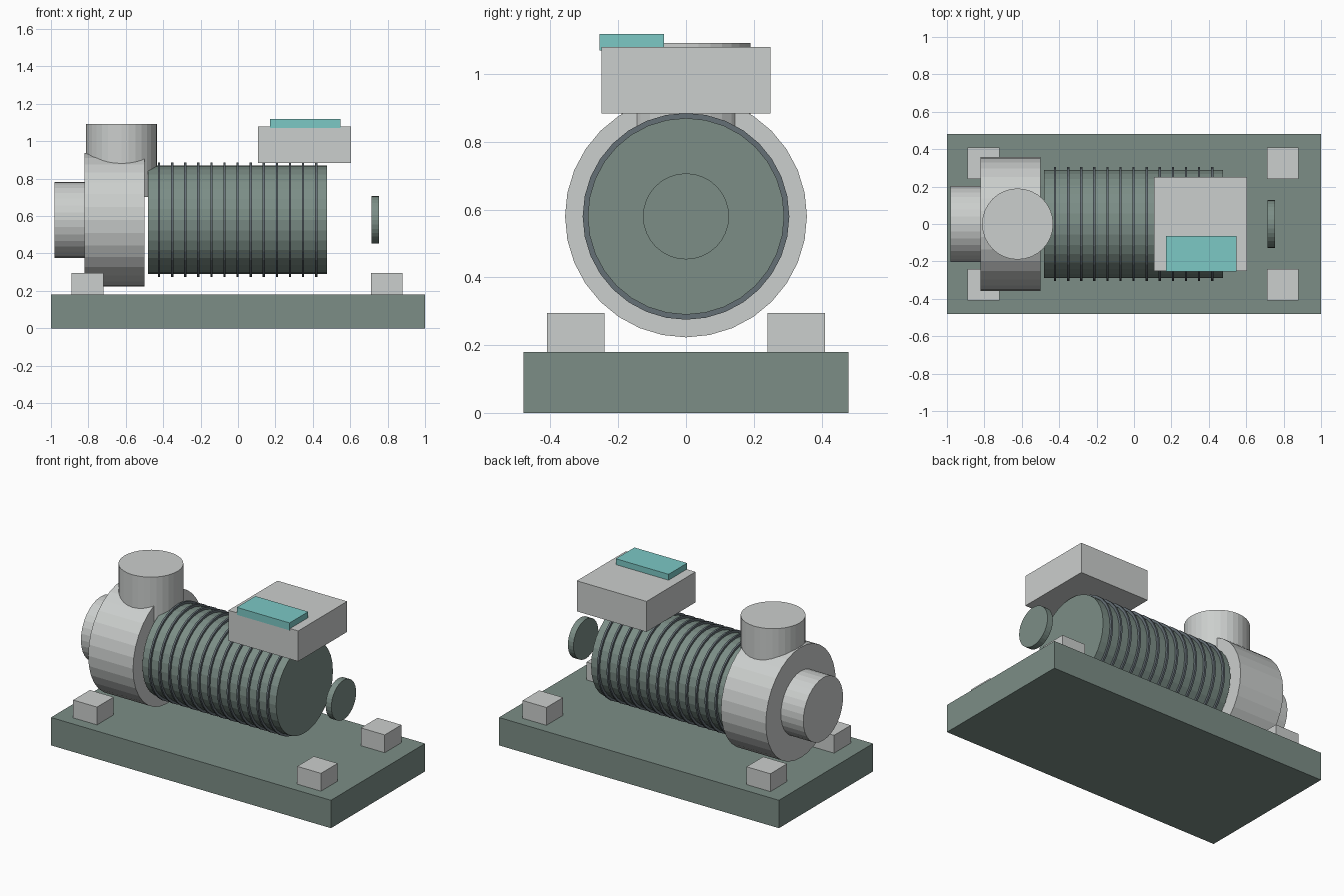
import bpy
import math

cube = bpy.data.objects.get("Cube")
if cube:
    bpy.data.objects.remove(cube, do_unlink=True)

AXIS_Z = 0.58


def make_material(name, rgb):
    m = bpy.data.materials.new(name)
    m.use_nodes = True
    colour = (*rgb, 1.0)
    m.diffuse_color = colour
    m.node_tree.nodes["Principled BSDF"].inputs["Base Color"].default_value = colour
    return m


green = make_material("slate green paint", (0.20, 0.27, 0.24))
grey = make_material("light grey metal", (0.60, 0.62, 0.61))
dark = make_material("dark rib steel", (0.13, 0.16, 0.18))
teal = make_material("teal label", (0.20, 0.58, 0.56))


def finish(name, mat):
    ob = bpy.context.object
    ob.name = ob.data.name = name
    ob.data.materials.append(mat)
    return ob


def box(name, lo, hi, mat):
    centre = [(a + b) / 2 for a, b in zip(lo, hi)]
    bpy.ops.mesh.primitive_cube_add(size=1, location=centre)
    ob = finish(name, mat)
    ob.scale = [b - a for a, b in zip(lo, hi)]
    bpy.ops.object.transform_apply(location=False, rotation=False, scale=True)
    return ob


def drum(name, x0, x1, radius, mat, sides=32):
    """Cylinder lying along x on the pump axis."""
    bpy.ops.mesh.primitive_cylinder_add(
        vertices=sides, radius=radius, depth=x1 - x0,
        location=((x0 + x1) / 2, 0, AXIS_Z), rotation=(0, math.pi / 2, 0))
    return finish(name, mat)


# Base slab and four mounting feet
box("base", (-1, -0.48, 0), (1, 0.48, 0.18), green)
for end, x in (("right", -0.805), ("left", 0.795)):
    for side, y in (("front", -0.325), ("back", 0.325)):
        box(f"foot_{side}_{end}", (x - 0.085, y - 0.085, 0.18),
            (x + 0.085, y + 0.085, 0.295), grey)

# Motor body with cooling ribs
drum("motor_body", -0.48, 0.475, 0.29, green)
for i in range(13):
    x = -0.422 + i * 0.07
    drum(f"cooling_rib_{i + 1}", x - 0.006, x + 0.006, 0.305, dark)

# Detached shaft end disc
drum("shaft_disc", 0.715, 0.755, 0.127, green)

# Pump casing, inlet and upright outlet
drum("pump_casing", -0.82, -0.5, 0.357, grey)
drum("inlet", -0.98, -0.82, 0.203, grey)
bpy.ops.mesh.primitive_cylinder_add(vertices=32, radius=0.19, depth=0.39,
                                    location=(-0.622, 0, 0.897))
finish("outlet", grey)

# Terminal box with label plate
box("terminal_box", (0.107, -0.25, 0.883), (0.605, 0.25, 1.08), grey)
box("label_plate", (0.17, -0.255, 1.07), (0.547, -0.065, 1.118), teal)
